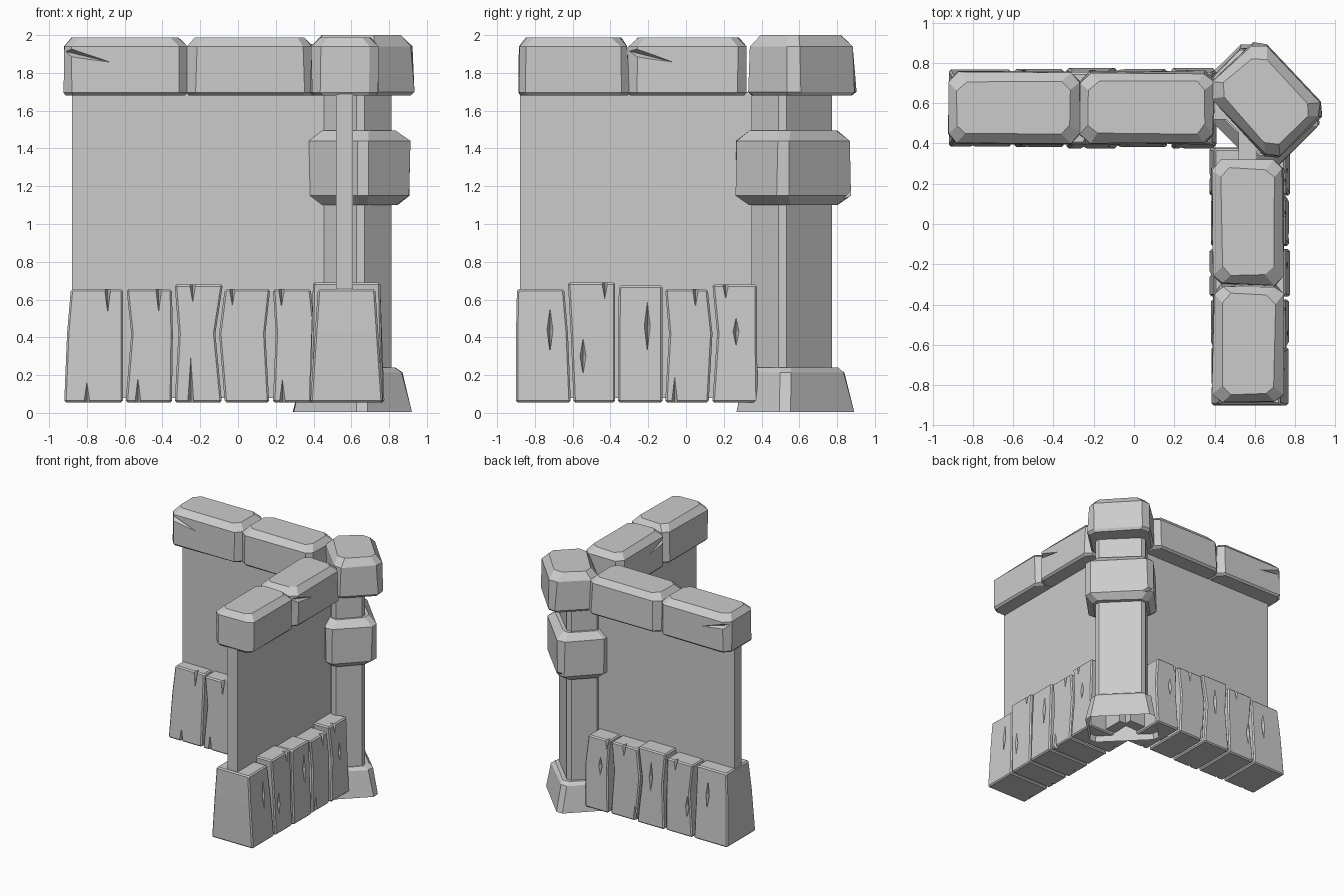
import bpy, bmesh, random
from math import radians
from mathutils import Matrix, Vector

cube = bpy.data.objects.get("Cube")
if cube:
    bpy.data.objects.remove(cube)
random.seed(4)

stone_grey = bpy.data.materials.new("stone_grey")
stone_grey.use_nodes = True
GREY = (0.6, 0.6, 0.6, 1)
stone_grey.diffuse_color = GREY
stone_grey.node_tree.nodes["Principled BSDF"].inputs["Base Color"].default_value = GREY

CENTRE = 0.575  # distance of both wall centre lines from the origin


def add_object(name, bm):
    bmesh.ops.recalc_face_normals(bm, faces=bm.faces)
    mesh = bpy.data.meshes.new(name)
    bm.to_mesh(mesh)
    bm.free()
    mesh.materials.append(stone_grey)
    obj = bpy.data.objects.new(name, mesh)
    bpy.context.collection.objects.link(obj)
    return obj


def wall_point(wall, u, v, z):
    """u runs along the wall, v points to the outside of the corner."""
    return Vector((u, CENTRE + v, z)) if wall == "back" else Vector((CENTRE + v, u, z))


def carve(obj, cracks):
    """Cut tapered V-grooves: (centre, long half axis, wide half axis, deep half axis)."""
    bm = bmesh.new()
    for centre, *axes in cracks:
        tips = [[bm.verts.new(centre + s * a) for s in (1, -1)] for a in axes]
        for p in tips[0]:
            for q in tips[1]:
                for r in tips[2]:
                    bm.faces.new((p, q, r))
    cutter = add_object("crack_cutter", bm)
    cutter.hide_render = True
    mod = obj.modifiers.new("cracks", "BOOLEAN")
    mod.operation, mod.solver, mod.object = "DIFFERENCE", "EXACT", cutter
    bpy.context.view_layer.update()
    depsgraph = bpy.context.evaluated_depsgraph_get()
    carved = bpy.data.meshes.new_from_object(obj.evaluated_get(depsgraph))
    obj.modifiers.clear()
    obj.data = carved
    bpy.data.objects.remove(cutter)


def block(name, centre, half, chamfer, layers, angle=0, jitter=0.0, open_bottom=False):
    """Loft chamfered rectangles; each layer is (height, outward offset)."""
    bm = bmesh.new()
    turn = Matrix.Rotation(radians(angle), 3, "Z")
    rings = []
    for z, grow in layers:
        w, d = half[0] + grow, half[1] + grow
        c = chamfer
        outline = [(w, c - d), (w, d - c), (w - c, d), (c - w, d),
                   (-w, d - c), (-w, c - d), (c - w, -d), (w - c, -d)]
        ring = []
        for x, y in outline:
            wobble = Vector([random.uniform(-jitter, jitter) for _ in "xy"] + [0])
            ring.append(bm.verts.new(turn @ Vector((x, y, z)) + Vector((*centre, 0)) + wobble))
        rings.append(ring)
    for low, high in zip(rings, rings[1:]):
        for i in range(8):
            j = (i + 1) % 8
            bm.faces.new((low[i], low[j], high[j], high[i]))
    bm.faces.new(rings[-1])
    if not open_bottom:
        bm.faces.new(rings[0])
    return add_object(name, bm)


def panel(wall):
    # Thin plain wall sheet
    bm = bmesh.new()
    bmesh.ops.create_cube(bm, size=1)
    for vert in bm.verts:
        u, v, z = vert.co
        vert.co = wall_point(wall, -0.165 + u * 1.43, -0.01 + v * 0.09, 0.89 + z * 1.62)
    add_object(wall + "_wall_panel", bm)


def plank(name, wall, left, right, top, outer, inner, thick):
    # Upright board: side edges bend at mid height, depth tapers upwards
    bm = bmesh.new()
    heights = (0.055, 0.42, top)
    outline = list(zip(left, heights)) + list(zip(right, heights))[::-1]
    rings = []
    for side in (-1, 1):
        ring = []
        for u, z in outline:
            depth = thick[0] + (thick[1] - thick[0]) * (z - 0.055) / (top - 0.055)
            ring.append(bm.verts.new(wall_point(wall, u, side * depth, z)))
        rings.append(ring)
    a, b = rings
    bm.faces.new(a)
    bm.faces.new(b)
    for i in range(6):
        j = (i + 1) % 6
        bm.faces.new((a[i], a[j], b[j], b[i]))
    bmesh.ops.recalc_face_normals(bm, faces=bm.faces)
    sharp = [e for e in bm.edges if e.calc_face_angle(0) > 0.7]
    bmesh.ops.bevel(bm, geom=sharp, offset=0.01, segments=1, affect="EDGES")
    obj = add_object(name, bm)
    cracks = []
    origin = wall_point(wall, 0, 0, 0)
    for side, marks in ((1, outer), (-1, inner)):
        for u, z, length in marks:
            z = top if z == "top" else z
            v = side * (thick[0] + (thick[1] - thick[0]) * (z - 0.055) / (top - 0.055))
            cracks.append((wall_point(wall, u, v, z), Vector((0, 0, length)),
                           wall_point(wall, 0.016, 0, 0) - origin,
                           wall_point(wall, 0, 0.04, 0) - origin))
    carve(obj, cracks)


# Boards: left edge, right edge (low, middle, high), top height
BOARDS = {
    "back": [((-0.92, -0.905, -0.885), (-0.61, -0.61, -0.61), 0.655),
             ((-0.595, -0.565, -0.59), (-0.35, -0.345, -0.35), 0.655),
             ((-0.335, -0.315, -0.335), (-0.085, -0.12, -0.08), 0.68),
             ((-0.07, -0.1, -0.07), (0.165, 0.145, 0.17), 0.655),
             ((0.185, 0.2, 0.185), (0.4, 0.41, 0.385), 0.655)],
    "side": [((-0.9, -0.9, -0.895), (-0.61, -0.625, -0.645), 0.655),
             ((-0.595, -0.61, -0.625), (-0.375, -0.375, -0.375), 0.69),
             ((-0.36, -0.36, -0.355), (-0.125, -0.125, -0.125), 0.675),
             ((-0.11, -0.09, -0.11), (0.12, 0.14, 0.115), 0.655),
             ((0.14, 0.165, 0.14), (0.38, 0.375, 0.375), 0.68)],
}
# Cracks per board: position along the wall, height, half length
OUTER = [[(-0.72, 0.44, 0.14)],
         [(-0.545, 0.3, 0.1), (-0.43, "top", 0.09)],
         [(-0.205, 0.46, 0.14)],
         [(0.05, "top", 0.1), (-0.06, 0.055, 0.15)],
         [(0.21, "top", 0.08), (0.265, 0.43, 0.08)]]
INNER = [[(-0.69, "top", 0.15), (-0.8, 0.055, 0.13)],
         [(-0.42, "top", 0.13), (-0.53, 0.055, 0.14)],
         [(-0.24, "top", 0.1), (-0.25, 0.055, 0.3)],
         [(-0.03, "top", 0.09)],
         [(0.23, "top", 0.1), (0.235, 0.055, 0.14)]]

for wall, boards in BOARDS.items():
    panel(wall)
    for i, (left, right, top) in enumerate(boards):
        thick = (0.192, 0.152) if i == 0 else (0.2 - 0.006 * (i % 2), 0.178)
        plank(f"{wall}_board_{i + 1}", wall, left, right, top, OUTER[i], INNER[i], thick)

# Coping stones along the top of both walls
CAP = [(1.68, -0.012), (1.695, 0), (1.94, -0.004), (1.988, -0.045)]
SPANS = {"back": [(-0.925, -0.268), (-0.268, 0.4)], "side": [(-0.89, -0.302), (-0.302, 0.32)]}
caps = {}
for wall, spans in SPANS.items():
    for i, (start, end) in enumerate(spans):
        mid, half = (start + end) / 2, (end - start) / 2
        name = f"{wall}_coping_stone_{i + 1}"
        if wall == "back":
            caps[name] = block(name, (mid, 0.578), (half, 0.177), 0.045, CAP, jitter=0.007)
        else:
            caps[name] = block(name, (0.565, mid), (0.177, half), 0.045, CAP, jitter=0.007)

# Long tapering cracks in two coping stones
carve(caps["back_coping_stone_1"], [
    (Vector((-0.92, y, 1.915)), Vector((0.25, 0, -0.06)), Vector((0.006, 0, 0.024)),
     Vector((0, 0.04, 0))) for y in (0.4, 0.755)])
carve(caps["side_coping_stone_2"], [
    (Vector((x, -0.3, 1.915)), Vector((0, 0.24, -0.06)), Vector((0, 0.006, 0.024)),
     Vector((0.04, 0, 0))) for x in (0.388, 0.742)])

# Corner pillar, turned to face outwards
block("pillar_shaft", (0.6, 0.56), (0.2, 0.13), 0.03, [(0.2, 0), (1.7, 0)], angle=-45)
block("pillar_base", (0.605, 0.575), (0.275, 0.205), 0.04,
      [(0.005, 0), (0.215, -0.035), (0.24, -0.06)], angle=-45, jitter=0.005, open_bottom=True)
band = block("pillar_band_stone", (0.61, 0.567), (0.27, 0.2), 0.045,
             [(1.1, -0.05), (1.15, 0), (1.44, 0), (1.495, -0.05)], angle=-45, jitter=0.006)
block("corner_coping_stone", (0.652, 0.615), (0.25, 0.195), 0.05,
      [(1.68, -0.015), (1.7, 0), (1.94, -0.005), (2.0, -0.05)], angle=-47, jitter=0.008)

# Crack in the outer face of the band stone
outward = Vector((1, 1, 0)).normalized()
along = Vector((-1, 1, 0)).normalized()
carve(band, [(Vector((0.61, 0.567, 1.18)) + outward * 0.2 + along * 0.27,
              along * 0.14 + Vector((0, 0, 0.08)), Vector((0, 0, 0.025)), outward * 0.035)])
